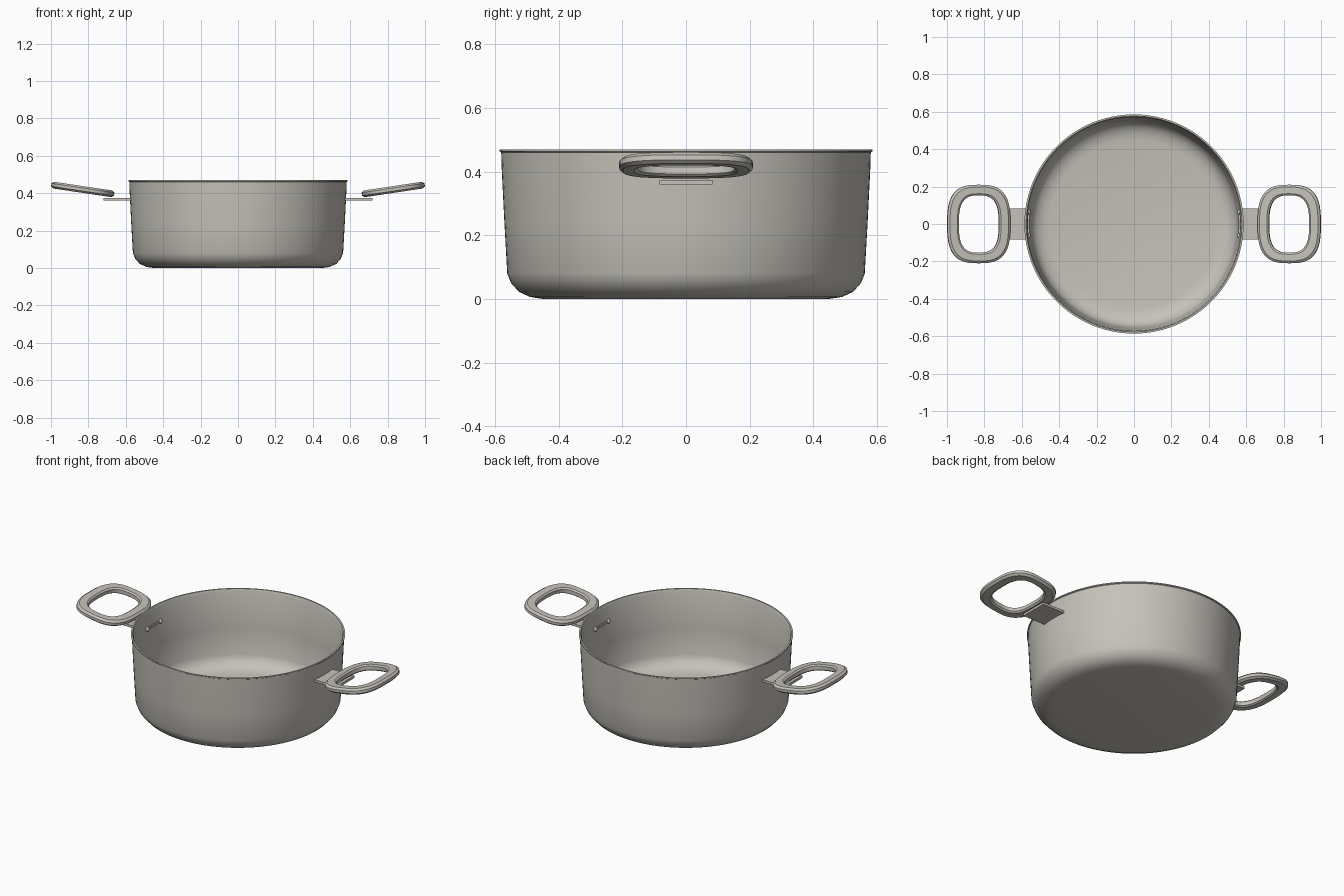
import bpy, bmesh, math
from mathutils import Matrix, Vector

cube = bpy.data.objects.get("Cube")
if cube:
    bpy.data.objects.remove(cube, do_unlink=True)

steel = bpy.data.materials.new("brushed_steel")
steel.use_nodes = True
COLOUR = (0.56, 0.54, 0.49, 1)
steel.diffuse_color = COLOUR
steel.node_tree.nodes["Principled BSDF"].inputs["Base Color"].default_value = COLOUR


def finish(name, bm, angle=30):
    """Turn a bmesh into a named, shaded steel object."""
    bmesh.ops.recalc_face_normals(bm, faces=bm.faces)
    mesh = bpy.data.meshes.new(name)
    bm.to_mesh(mesh)
    bm.free()
    mesh.materials.append(steel)
    obj = bpy.data.objects.new(name, mesh)
    bpy.context.collection.objects.link(obj)
    bpy.ops.object.select_all(action="DESELECT")
    obj.select_set(True)
    bpy.context.view_layer.objects.active = obj
    bpy.ops.object.shade_smooth_by_angle(angle=math.radians(angle))
    return obj


def oval(rx, ry, power, count):
    """Points around a superellipse."""
    pts = []
    for i in range(count):
        t = math.tau * i / count
        c, s = math.cos(t), math.sin(t)
        pts.append((rx * math.copysign(abs(c) ** (2 / power), c),
                    ry * math.copysign(abs(s) ** (2 / power), s)))
    return pts


def bridge(bm, a, b):
    for i in range(len(a)):
        j = (i + 1) % len(a)
        bm.faces.new((a[i], a[j], b[j], b[i]))


# Pot: one closed profile, outside then rim then inside
def pot():
    profile = [(0.45, 0), (0.49, 0.006), (0.525, 0.022), (0.55, 0.05), (0.562, 0.08),
               (0.571, 0.24), (0.579, 0.40), (0.581, 0.461), (0.586, 0.464), (0.586, 0.470),
               (0.577, 0.470), (0.571, 0.455), (0.562, 0.24), (0.552, 0.085),
               (0.541, 0.056), (0.518, 0.032), (0.485, 0.018), (0.45, 0.012)]
    bm = bmesh.new()
    rings = [[bm.verts.new((x, y, z)) for x, y in oval(r, r, 2, 96)] for r, z in profile]
    for a, b in zip(rings, rings[1:]):
        bridge(bm, a, b)
    bm.faces.new(rings[0])
    bm.faces.new(rings[-1])
    finish("pot_body", bm, 35)


# Handle: rounded oval loop with chamfered section, tilted upward
def handle(name, side):
    section = [(0.158, 0.198, -0.018), (0.17, 0.21, -0.008), (0.17, 0.21, 0.008),
               (0.158, 0.198, 0.018), (0.118, 0.162, 0.018), (0.109, 0.153, 0.011),
               (0.109, 0.153, -0.011), (0.118, 0.162, -0.018)]
    bm = bmesh.new()
    rings = [[bm.verts.new((x, y, z)) for x, y in oval(rx, ry, 2.9, 64)] for rx, ry, z in section]
    for a, b in zip(rings, rings[1:] + rings[:1]):
        bridge(bm, a, b)
    tilt = Matrix.Rotation(math.radians(-8.5) * side, 4, "Y")
    bm.transform(Matrix.Translation((0.83 * side, 0, 0.42)) @ tilt)
    finish(name, bm)


# Bracket: flat tab through the wall, carrying the handle
def box(name, centre, size):
    bm = bmesh.new()
    bmesh.ops.create_cube(bm, size=1)
    bm.transform(Matrix.Translation(centre) @ Matrix.Diagonal((*size, 1)))
    finish(name, bm)


# Rivet: flattened dome on the inside wall
def rivet(name, centre):
    bm = bmesh.new()
    bmesh.ops.create_uvsphere(bm, u_segments=16, v_segments=8, radius=0.013)
    bm.transform(Matrix.Translation(centre) @ Matrix.Diagonal((0.8, 1, 1, 1)))
    finish(name, bm, 60)


pot()
for label, side in (("left", 1), ("right", -1)):
    handle(label + "_handle", side)
    box(label + "_bracket", Vector((0.642 * side, 0, 0.367)), (0.156, 0.168, 0.014))
    box(label + "_inner_strip", Vector((0.565 * side, 0, 0.367)), (0.01, 0.12, 0.012))
    for end, y in (("front", -0.062), ("back", 0.062)):
        rivet(label + "_" + end + "_rivet", Vector((0.562 * side, y, 0.367)))
